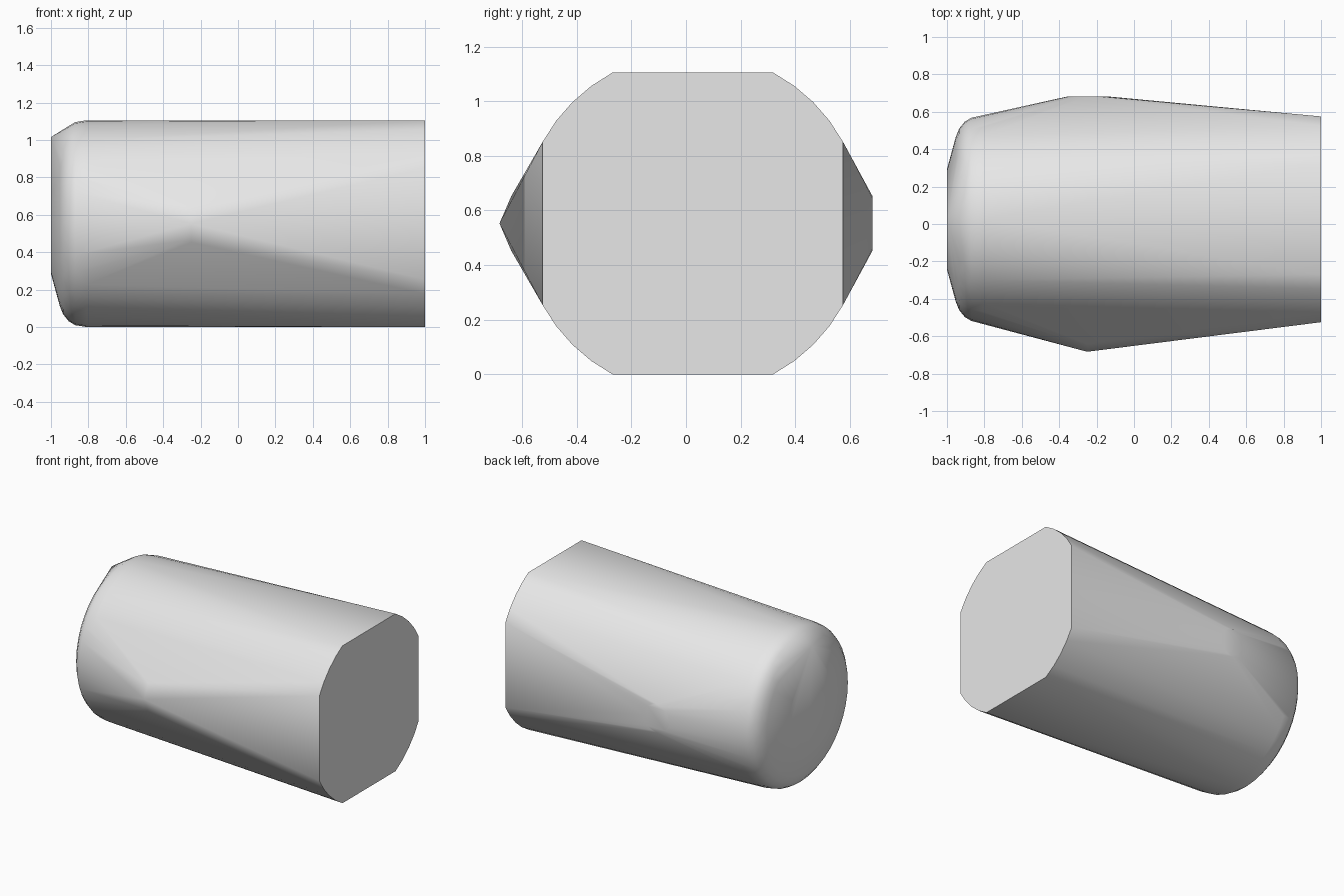
import bpy, bmesh
from math import sin, cos, pi, acos, asin, radians

cube = bpy.data.objects.get("Cube")
if cube:
    bpy.data.objects.remove(cube, do_unlink=True)

CY, CZ = 0.025, 0.5525      # body axis
R = 0.5525                  # body radius


def ring_x(x, r, n=40):
    """Ring of points around the body axis."""
    return [(x, CY + r * cos(2 * pi * i / n), CZ + r * sin(2 * pi * i / n)) for i in range(n)]


def ring_y(y, r, n=16):
    """Ring of points around the side boss axis."""
    return [(-0.25 + r * cos(2 * pi * i / n), y, CZ + r * sin(2 * pi * i / n)) for i in range(n)]


points = []

# Rounded nose end
for x, r in ((-0.81, R), (-0.87, 0.543), (-0.905, 0.522), (-0.935, 0.485),
             (-0.953, 0.44), (-1.0, 0.268)):
    points += ring_x(x, r)
points.append((-1.0, CY + 0.005, 1.015))

# Large end: a circle cut flat on four sides, arcs left at the corners
big, half_w = 0.626, 0.55
a0, a1 = acos(half_w / big), asin(CZ / big)
for sy in (-1, 1):
    for sz in (-1, 1):
        for i in range(5):
            a = a0 + (a1 - a0) * i / 4
            points.append((1.0, CY + sy * big * cos(a), CZ + sz * big * sin(a)))

# Side bosses: round flat one at the back, pointed one at the front
points += ring_y(0.683, 0.1)
points += ring_y(-0.64, 0.1)
points.append((-0.25, -0.683, CZ))

# Skin stretched over all the parts
bm = bmesh.new()
for p in points:
    bm.verts.new(p)
bmesh.ops.convex_hull(bm, input=bm.verts[:])
bmesh.ops.delete(bm, geom=[v for v in bm.verts if not v.link_faces], context='VERTS')
bmesh.ops.dissolve_limit(bm, angle_limit=radians(0.3), verts=bm.verts[:], edges=bm.edges[:])
bmesh.ops.recalc_face_normals(bm, faces=bm.faces[:])

mesh = bpy.data.meshes.new("tapered_body")
bm.to_mesh(mesh)
bm.free()
body = bpy.data.objects.new("tapered_body", mesh)
bpy.context.collection.objects.link(body)

# Plain grey finish
grey = bpy.data.materials.new("light grey")
grey.use_nodes = True
colour = (0.8, 0.8, 0.8, 1.0)
grey.diffuse_color = colour
grey.node_tree.nodes["Principled BSDF"].inputs["Base Color"].default_value = colour
mesh.materials.append(grey)

bpy.context.view_layer.objects.active = body
body.select_set(True)
bpy.ops.object.shade_smooth_by_angle(angle=radians(28))
